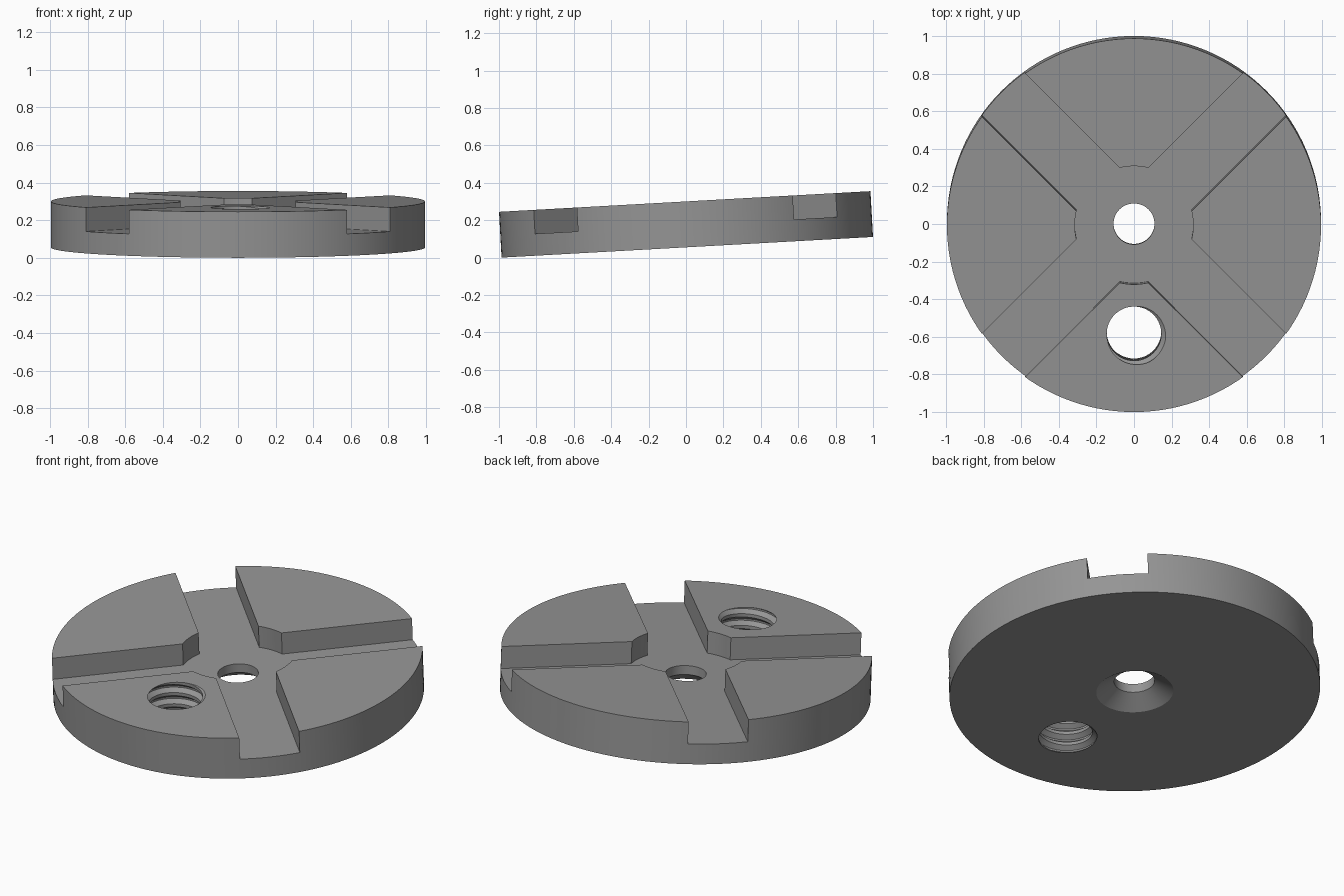
import bpy, bmesh, math
from mathutils import Matrix, Vector

if "Cube" in bpy.data.objects:
    bpy.data.objects.remove(bpy.data.objects["Cube"])

R, T = 0.9945, 0.245            # disc radius and thickness
DEPTH, HALF_W, HUB = 0.128, 0.163, 0.315   # cross channel
TILT = math.radians(3.18)

gray = bpy.data.materials.new("machined gray")
gray.diffuse_color = (0.3, 0.3, 0.3, 1)
gray.use_nodes = True
gray.node_tree.nodes["Principled BSDF"].inputs["Base Color"].default_value = gray.diffuse_color


def make_object(name, bm):
    bmesh.ops.recalc_face_normals(bm, faces=bm.faces)
    mesh = bpy.data.meshes.new(name)
    bm.to_mesh(mesh)
    bm.free()
    mesh.materials.append(gray)
    obj = bpy.data.objects.new(name, mesh)
    bpy.context.collection.objects.link(obj)
    return obj


def stack(name, rings, segs):
    """Solid of revolution from (radius, z) rings, capped at both ends."""
    bm = bmesh.new()
    loops = [[bm.verts.new((r * math.cos(2 * math.pi * i / segs),
                            r * math.sin(2 * math.pi * i / segs), z))
              for i in range(segs)] for r, z in rings]
    for a, b in zip(loops, loops[1:]):
        for i in range(segs):
            j = (i + 1) % segs
            bm.faces.new((a[i], a[j], b[j], b[i]))
    bm.faces.new(loops[0])
    bm.faces.new(loops[-1])
    return make_object(name, bm)


def cross_cutter():
    """Diagonal cross with a round hub, as one extruded outline."""
    bm = bmesh.new()
    half = math.asin(HALF_W / HUB)
    pts = []
    for k in range(4):
        mid = math.radians(45 + 90 * k)
        d = Vector((math.cos(mid), math.sin(mid)))
        n = Vector((-d.y, d.x))
        pts += [d * 1.2 - n * HALF_W, d * 1.2 + n * HALF_W]
        start, end = mid + half, mid + math.pi / 2 - half
        for s in range(9):
            a = start + (end - start) * s / 8
            pts.append(Vector((HUB * math.cos(a), HUB * math.sin(a))))
    face = bm.faces.new([bm.verts.new((p.x, p.y, T - DEPTH)) for p in pts])
    ext = bmesh.ops.extrude_face_region(bm, geom=[face])
    bmesh.ops.translate(bm, vec=(0, 0, 0.3),
                        verts=[v for v in ext["geom"] if isinstance(v, bmesh.types.BMVert)])
    return make_object("cross_cutter", bm)


def thread_cutter(center, minor, major, pitch, segs=64, turns=8):
    """Screw-shaped solid: a trapezoid thread profile wound into a spiral."""
    bm = bmesh.new()
    profile = [(0.0, major), (0.14, major), (0.43, minor), (0.71, minor)]
    p = len(profile)
    phase = math.radians(-35)
    base = T - 0.07 * pitch - (turns - 2) * pitch
    rows = turns * p
    grid = []
    for j in range(rows + p):
        f, r = profile[j % p]
        grid.append([bm.verts.new((center[0] + r * math.cos(phase + 2 * math.pi * i / segs),
                                   center[1] + r * math.sin(phase + 2 * math.pi * i / segs),
                                   base + pitch * (j // p + f + i / segs)))
                     for i in range(segs)])

    def vert(i, j):
        return grid[j][i] if i < segs else grid[j + p][0]

    for j in range(rows - 1):
        for i in range(segs):
            bm.faces.new((vert(i, j), vert(i + 1, j), vert(i + 1, j + 1), vert(i, j + 1)))
    # Fan caps, each including the step where the spiral ends
    for j0, z in ((0, base - pitch), (rows - 1, base + pitch * (turns + 2))):
        loop = [grid[j0][i] for i in range(segs)] + [grid[j][0] for j in range(j0 + p, j0, -1)]
        tip = bm.verts.new((center[0], center[1], z))
        for a, b in zip(loop, loop[1:] + loop[:1]):
            bm.faces.new((a, b, tip))
    loose = [v for v in bm.verts if not v.link_faces]
    bmesh.ops.delete(bm, geom=loose, context='VERTS')
    return make_object("thread_cutter", bm)


# Round plate
plate = stack("slotted_plate", [(R, 0), (R, T)], 128)

# Cross channel, countersunk centre hole, threaded off-centre hole
cone = (0.207 - 0.109) / 0.065
cutters = [
    cross_cutter(),
    stack("countersink_cutter",
          [(0.207 + cone * 0.05, -0.05), (0.109, 0.065), (0.109, 0.4)], 64),
    thread_cutter((0, -0.578), 0.145, 0.17, 0.068),
]
bpy.context.view_layer.objects.active = plate
plate.select_set(True)
for cutter in cutters:
    mod = plate.modifiers.new(cutter.name, 'BOOLEAN')
    mod.operation, mod.solver, mod.object = 'DIFFERENCE', 'EXACT', cutter
    bpy.ops.object.modifier_apply(modifier=mod.name)
    bpy.data.objects.remove(cutter)

# Tilt the plate so its back edge is raised, resting on z = 0
plate.data.transform(Matrix.Rotation(TILT, 4, 'X') @ Matrix.Translation((0, 0, -T / 2)))
low = min(v.co.z for v in plate.data.vertices)
plate.data.transform(Matrix.Translation((0, 0, -low)))
bpy.ops.object.shade_smooth_by_angle(angle=math.radians(25))
